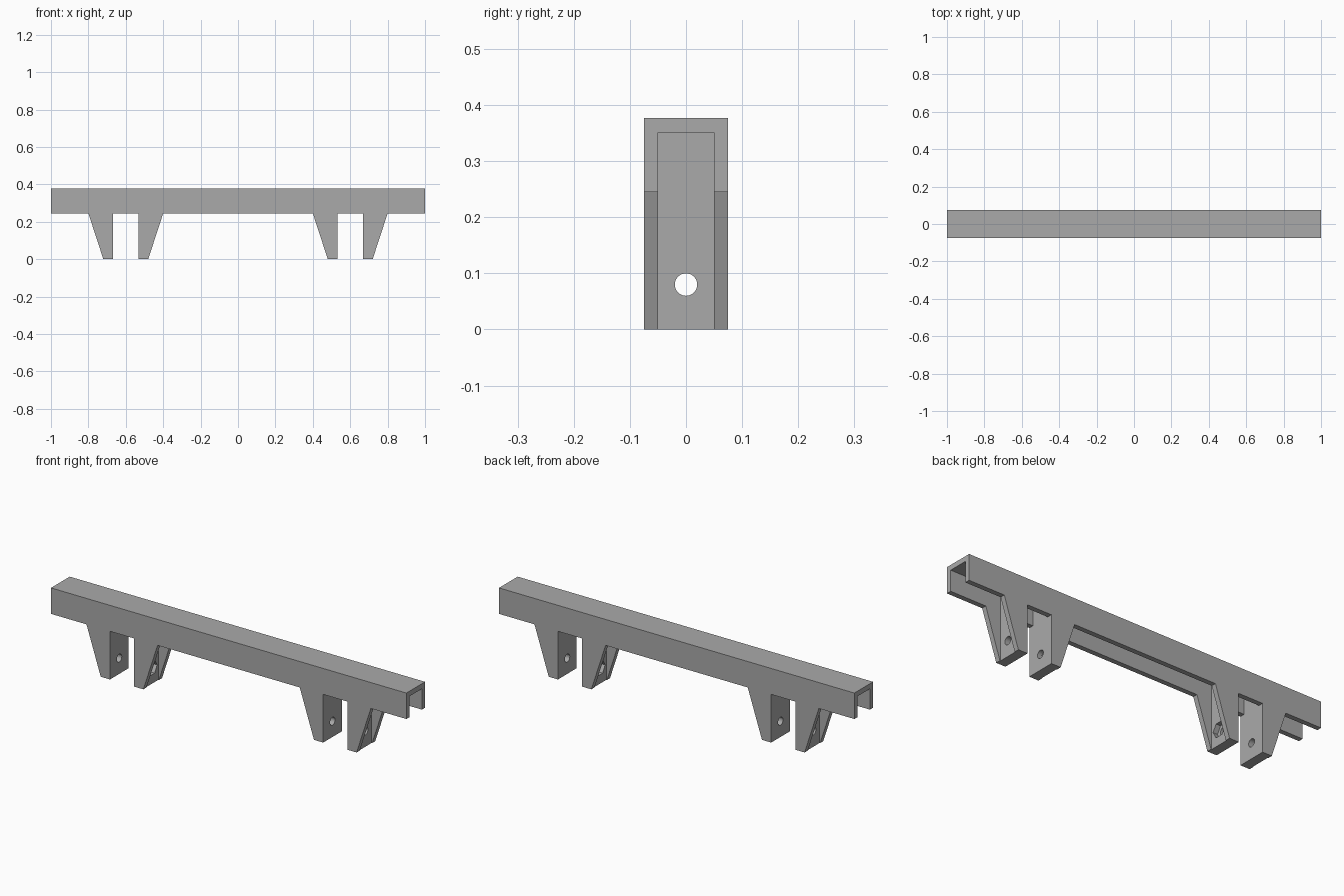
import bpy, bmesh, math
from mathutils import Matrix

if "Cube" in bpy.data.objects:
    bpy.data.objects.remove(bpy.data.objects["Cube"])

grey = bpy.data.materials.new("mid_grey")
grey.use_nodes = True
colour = (0.4, 0.4, 0.4, 1)
grey.diffuse_color = colour
grey.node_tree.nodes["Principled BSDF"].inputs["Base Color"].default_value = colour

HALF, WALL, TOP, BEAM_BOTTOM, ROOF = 0.075, 0.05, 0.377, 0.245, 0.351
CENTRE, GAP, FOOT, SHOULDER, WEB = 0.6, 0.068, 0.12, 0.2, 0.117
HOLE_Z = 0.08


def make_object(name, bm):
    bmesh.ops.recalc_face_normals(bm, faces=bm.faces)
    mesh = bpy.data.meshes.new(name)
    bm.to_mesh(mesh)
    bm.free()
    obj = bpy.data.objects.new(name, mesh)
    bpy.context.collection.objects.link(obj)
    return obj


def extrude_profile(name, points, y0, y1):
    bm = bmesh.new()
    face = bm.faces.new([bm.verts.new((x, y0, z)) for x, z in points])
    new = bmesh.ops.extrude_face_region(bm, geom=[face])["geom"]
    bmesh.ops.translate(bm, vec=(0, y1 - y0, 0),
                        verts=[v for v in new if isinstance(v, bmesh.types.BMVert)])
    return make_object(name, bm)


def box(name, x0, x1, z0, z1):
    return extrude_profile(name, [(x0, z0), (x1, z0), (x1, z1), (x0, z1)], -WALL, WALL)


def prism_along_x(name, sides, radius, x0, x1, turn=0):
    bm = bmesh.new()
    place = (Matrix.Translation(((x0 + x1) / 2, 0, HOLE_Z))
             @ Matrix.Rotation(math.pi / 2, 4, "Y") @ Matrix.Rotation(turn, 4, "Z"))
    bmesh.ops.create_cone(bm, cap_ends=True, segments=sides, radius1=radius,
                          radius2=radius, depth=x1 - x0, matrix=place)
    return make_object(name, bm)


def cut(target, cutter):
    cutter.hide_render = True
    mod = target.modifiers.new("cut", "BOOLEAN")
    mod.operation, mod.solver, mod.object = "DIFFERENCE", "EXACT", cutter
    bpy.context.view_layer.objects.active = target
    bpy.ops.object.modifier_apply(modifier=mod.name)
    bpy.data.objects.remove(cutter)


# Side silhouette: beam with two pairs of tapered legs
outline = [(-1, TOP), (-1, BEAM_BOTTOM)]
for c in (-CENTRE, CENTRE):
    outline += [(c - SHOULDER, BEAM_BOTTOM), (c - FOOT, 0), (c - GAP, 0), (c - GAP, BEAM_BOTTOM),
                (c + GAP, BEAM_BOTTOM), (c + GAP, 0), (c + FOOT, 0), (c + SHOULDER, BEAM_BOTTOM)]
outline += [(1, BEAM_BOTTOM), (1, TOP)]
beam = extrude_profile("channel_beam_with_legs", outline, -HALF, HALF)
beam.data.materials.append(grey)

# Hollow channel, leaving upright webs across each leg
inner = CENTRE - WEB
cut(beam, box("middle_cutter", -inner, inner, -0.1, ROOF))
for side in (-1, 1):
    ends = sorted((side * (CENTRE + WEB), side * 1.1))
    cut(beam, box("end_cutter", *ends, -0.1, ROOF))
    c = side * CENTRE
    cut(beam, box("gap_cutter", c - GAP, c + GAP, 0.15, ROOF))

    # Bolt holes, with a nut pocket on the web facing the middle
    cut(beam, prism_along_x("hole_cutter", 32, 0.02, c - 0.2, c + 0.2))
    pocket = sorted((side * (inner - 0.05), side * (inner + 0.025)))
    cut(beam, prism_along_x("nut_cutter", 6, 0.04, *pocket))
